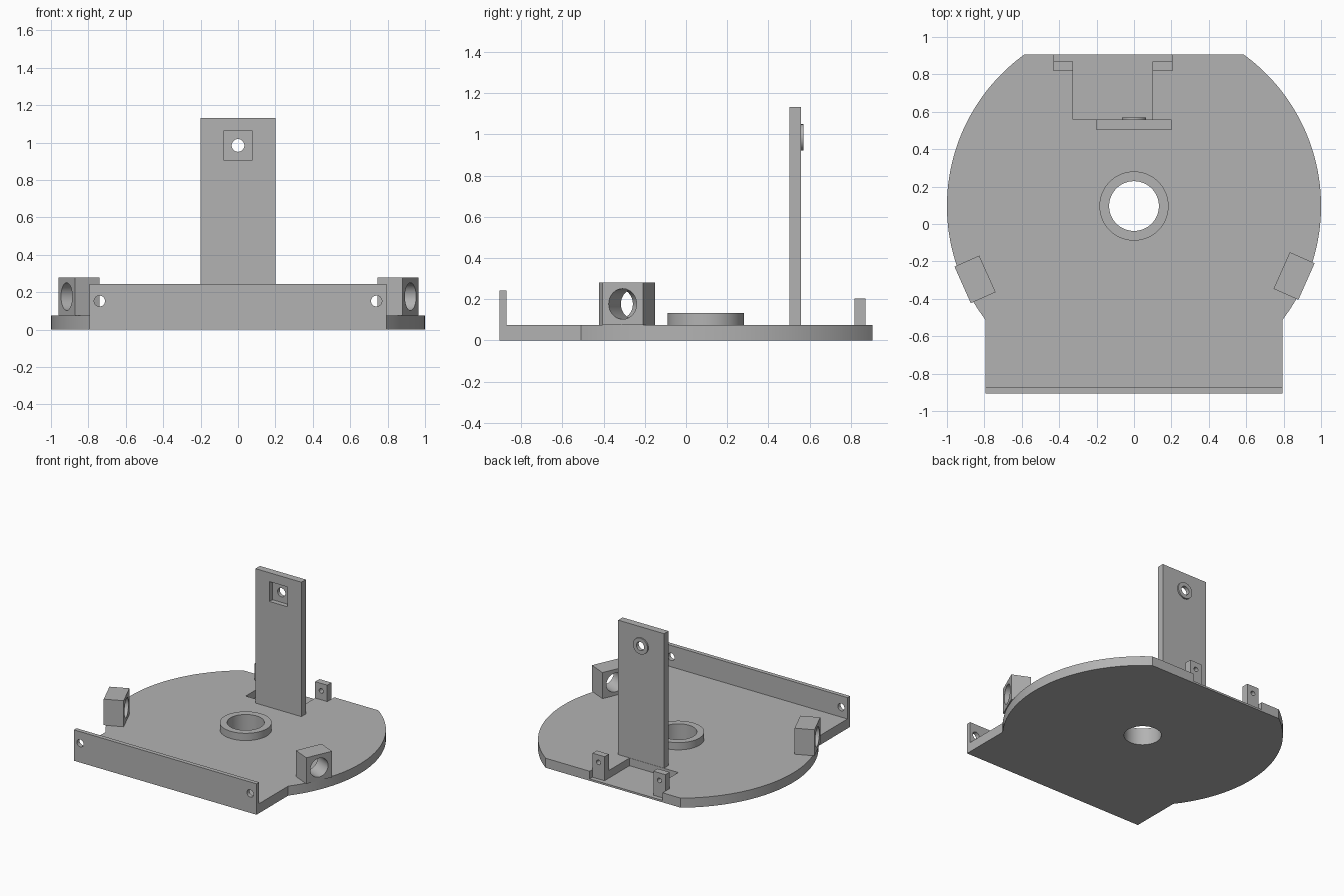
import bpy, bmesh, math
from mathutils import Matrix, Vector

cube = bpy.data.objects.get("Cube")
if cube:
    bpy.data.objects.remove(cube, do_unlink=True)

grey = bpy.data.materials.new("plain grey")
grey.use_nodes = True
grey.diffuse_color = (0.45, 0.45, 0.45, 1)
grey.node_tree.nodes["Principled BSDF"].inputs["Base Color"].default_value = (0.45, 0.45, 0.45, 1)


def make(name, bm):
    bmesh.ops.recalc_face_normals(bm, faces=bm.faces)
    mesh = bpy.data.meshes.new(name)
    bm.to_mesh(mesh)
    bm.free()
    mesh.materials.append(grey)
    obj = bpy.data.objects.new(name, mesh)
    bpy.context.collection.objects.link(obj)
    return obj


def prism(name, outline, z0, z1):
    bm = bmesh.new()
    face = bm.faces.new([bm.verts.new((x, y, z0)) for x, y in outline])
    top = bmesh.ops.extrude_face_region(bm, geom=[face])["geom"]
    bmesh.ops.translate(bm, vec=(0, 0, z1 - z0),
                        verts=[v for v in top if isinstance(v, bmesh.types.BMVert)])
    return make(name, bm)


def box(name, x0, x1, y0, y1, z0, z1):
    return prism(name, [(x0, y0), (x1, y0), (x1, y1), (x0, y1)], z0, z1)


def rod(name, centre, axis, radius, length, sides=64):
    bm = bmesh.new()
    turn = Vector((0, 0, 1)).rotation_difference(Vector(axis)).to_matrix().to_4x4()
    bmesh.ops.create_cone(bm, cap_ends=True, segments=sides, radius1=radius, radius2=radius,
                          depth=length, matrix=Matrix.Translation(centre) @ turn)
    return make(name, bm)


def cut(obj, *cutters):
    for cutter in cutters:
        mod = obj.modifiers.new("cut", "BOOLEAN")
        mod.operation, mod.solver, mod.object = "DIFFERENCE", "EXACT", cutter
        with bpy.context.temp_override(object=obj, active_object=obj):
            bpy.ops.object.modifier_apply(modifier=mod.name)
        bpy.data.objects.remove(cutter, do_unlink=True)


X, Y, Z = (1, 0, 0), (0, 1, 0), (0, 0, 1)
CY, BASE, HALF, END = 0.096, 0.075, 0.795, 0.905

# Base: disc with a flat back edge and a rectangular front
start, stop = -math.acos(HALF), math.asin(END - CY)
right_arc = [(math.cos(a), CY + math.sin(a))
             for a in (start + (stop - start) * i / 56 for i in range(57))]
outline = [(HALF, -END)] + right_arc
outline += [(-x, y) for x, y in reversed(outline)]
base = prism("base_plate", outline, 0, BASE)
cut(base,
    rod("bore", (0, CY, 0), Z, 0.133, 1),
    box("pocket", -0.325, 0.1, 0.56, 1, 0.015, 0.3),
    box("pocket_back", -0.43, 0.205, 0.87, 1, 0.015, 0.3))

# Collar round the central bore
collar = rod("centre_collar", (0, CY, (BASE + 0.132) / 2), Z, 0.185, 0.132 - BASE)
cut(collar, rod("bore", (0, CY, 0), Z, 0.133, 1))

# Front wall with a screw hole at each end
wall = box("front_wall", -HALF, HALF, -END, -0.872, BASE, 0.243)
cut(wall, *[rod("hole", (s * 0.74, -0.89, 0.153), Y, 0.029, 0.3, 32) for s in (-1, 1)])

# Upright with a square front recess, rear boss and through hole
upright = box("upright_plate", -0.2, 0.2, 0.503, 0.558, BASE, 1.133)
cut(upright, box("recess", -0.078, 0.078, 0.4, 0.54, 0.907, 1.063),
    rod("hole", (0, 0.55, 0.985), Y, 0.034, 0.4, 32))
boss = rod("upright_boss", (0, 0.5635, 0.985), Y, 0.064, 0.011, 48)
cut(boss, rod("hole", (0, 0.55, 0.985), Y, 0.034, 0.4, 32))

# Rear tabs beside the pocket
for name, x0, x1 in (("rear_tab_right", -0.43, -0.325), ("rear_tab_left", 0.1, 0.205)):
    tab = box(name, x0, x1, 0.817, 0.87, BASE, 0.204)
    cut(tab, rod("hole", ((x0 + x1) / 2, 0.84, 0.145), Y, 0.018, 0.3, 24))

# Slanted side blocks with radial holes
for name, s, x, y in (("side_block_left", 1, 0.856, -0.278), ("side_block_right", -1, -0.85, -0.296)):
    block = box(name, -0.0725, 0.0725, -0.107, 0.107, BASE, 0.28)
    cut(block, rod("hole", (0, 0, 0.177), X, 0.074, 0.5, 48))
    block.data.transform(Matrix.Translation((x, y, 0)) @ Matrix.Rotation(-s * math.radians(24), 4, "Z"))

# Smooth curved walls, keep hard edges
bpy.ops.object.select_all(action="SELECT")
bpy.context.view_layer.objects.active = base
bpy.ops.object.shade_smooth_by_angle(angle=math.radians(30))
